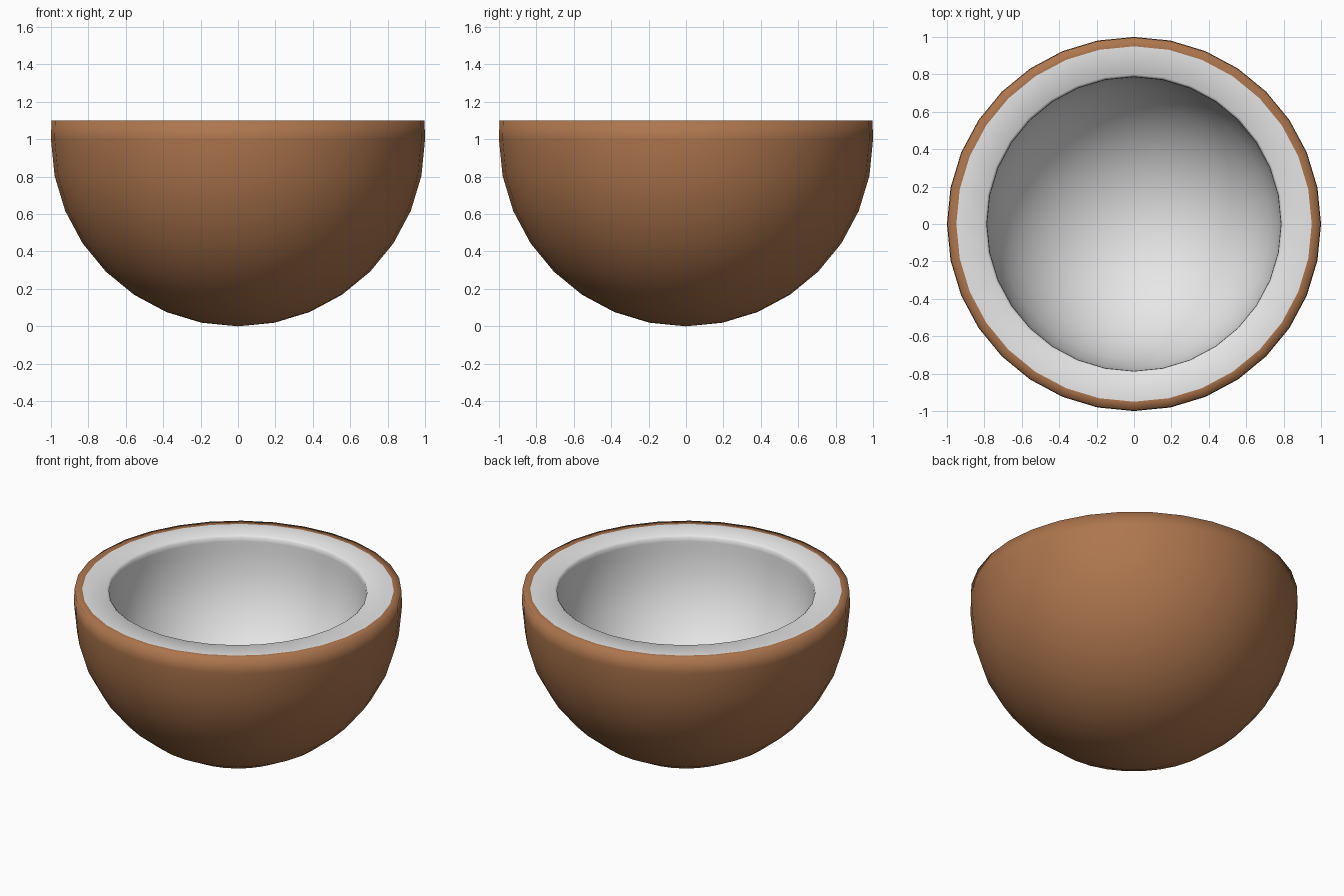
import bpy, bmesh, math

if "Cube" in bpy.data.objects:
    bpy.data.objects.remove(bpy.data.objects["Cube"])

SEGMENTS = 32
RIM_Z = 1.1


def material(name, rgb):
    m = bpy.data.materials.new(name)
    m.diffuse_color = (*rgb, 1.0)
    m.use_nodes = True
    m.node_tree.nodes["Principled BSDF"].inputs["Base Color"].default_value = m.diffuse_color
    return m


def lathe(name, profile, mat):
    """Revolve (radius, z) points around z; radius 0 becomes a pole."""
    bm = bmesh.new()
    rings = []
    for r, z in profile:
        if r < 1e-6:
            rings.append([bm.verts.new((0, 0, z))] * SEGMENTS)
        else:
            rings.append([bm.verts.new((r * math.cos(2 * math.pi * i / SEGMENTS),
                                        r * math.sin(2 * math.pi * i / SEGMENTS), z))
                          for i in range(SEGMENTS)])
    for a, b in zip(rings, rings[1:]):
        for i in range(SEGMENTS):
            j = (i + 1) % SEGMENTS
            corners = list(dict.fromkeys((a[i], a[j], b[j], b[i])))
            bm.faces.new(corners).smooth = True
    mesh = bpy.data.meshes.new(name)
    bm.to_mesh(mesh)
    bm.free()
    mesh.materials.append(mat)
    obj = bpy.data.objects.new(name, mesh)
    bpy.context.collection.objects.link(obj)
    return obj


def bowl(radius, steps=8):
    """Lower half circle centred at z = 1, from pole to equator."""
    return [(radius * math.sin(math.pi / 2 * k / steps),
             1 - radius * math.cos(math.pi / 2 * k / steps)) for k in range(steps + 1)]


brown = material("shell brown", (0.42, 0.18, 0.075))
white = material("flesh white", (0.8, 0.8, 0.8))

# Outer shell: hemisphere, short straight wall and the thin brown rim
lathe("shell", bowl(1.0) + [(0.997, RIM_Z), (0.95, RIM_Z)], brown)

# White flesh: flat rim, softened inner lip and hollow bowl
lathe("flesh", [(0.95, RIM_Z), (0.80, RIM_Z), (0.787, RIM_Z - 0.012),
                (0.785, RIM_Z - 0.04)] + bowl(0.785)[::-1], white)
